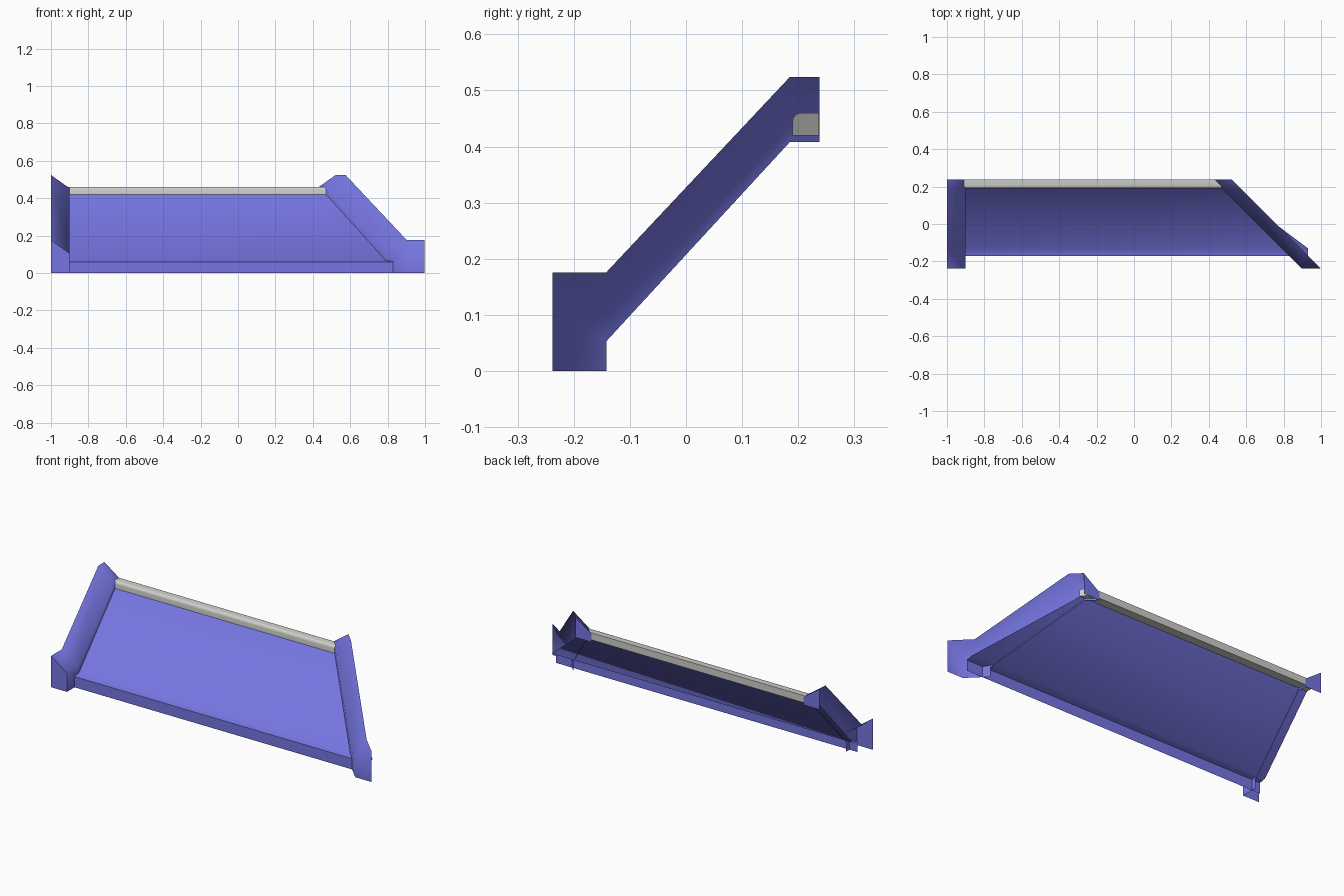
import bpy, bmesh, math
from mathutils import Vector

if "Cube" in bpy.data.objects:
    bpy.data.objects.remove(bpy.data.objects["Cube"])


def material(name, rgb):
    m = bpy.data.materials.new(name)
    m.diffuse_color = (*rgb, 1)
    m.use_nodes = True
    m.node_tree.nodes["Principled BSDF"].inputs["Base Color"].default_value = m.diffuse_color
    return m


blue = material("violet blue", (0.18, 0.18, 0.76))
grey = material("light grey", (0.62, 0.62, 0.59))


def build(name, faces, mat, smooth=60):
    """Make an object from (points, outward direction) faces."""
    bm = bmesh.new()
    for pts, out in faces:
        f = bm.faces.new([bm.verts.new(p) for p in pts])
        f.normal_update()
        if f.normal.dot(Vector(out)) < 0:
            f.normal_flip()
    bmesh.ops.remove_doubles(bm, verts=bm.verts, dist=1e-4)
    me = bpy.data.meshes.new(name)
    bm.to_mesh(me)
    bm.free()
    ob = bpy.data.objects.new(name, me)
    bpy.context.collection.objects.link(ob)
    me.materials.append(mat)
    bpy.ops.object.select_all(action='DESELECT')
    ob.select_set(True)
    bpy.context.view_layer.objects.active = ob
    bpy.ops.object.shade_smooth_by_angle(angle=math.radians(smooth))
    return ob


def trim(name, inner, outer, side):
    """Flared edge trim: upright inner strip, sheet rising outwards, end plates."""
    ys = [-0.238, -0.142, 0.185, 0.238]
    low = [0, 0.053, 0.408, 0.408]
    mid = [0.105, 0.105, 0.453, 0.453]
    rise = 0.071
    lo = [(inner(y), y, z) for y, z in zip(ys, low)]
    mi = [(inner(y), y, z) for y, z in zip(ys, mid)]
    hi = [(outer(y), y, z + rise) for y, z in zip(ys, mid)]
    foot = (inner(ys[1]), ys[1], 0)
    inward = (-side, 0, 0)
    faces = [([lo[0], foot, lo[1], mi[1], mi[0]], inward)]
    for i in range(3):
        if i:
            faces.append(([lo[i], lo[i + 1], mi[i + 1], mi[i]], inward))
        faces.append(([mi[i], mi[i + 1], hi[i + 1], hi[i]], (0, 0, 1)))
    for i, d in ((0, -1), (3, 1)):
        faces.append(([lo[i], mi[i], hi[i], (outer(ys[i]), ys[i], low[i])], (0, d, 0)))
    return build(name, faces, mat=blue)


# Straight trim on the left, diagonal trim on the right
trim("left_edge_trim", lambda y: -0.9, lambda y: -1.0, -1)
trim("right_diagonal_trim", lambda y: 0.66 - y, lambda y: 0.76 - y, 1)

# Sloped panel with upright front fascia and small ledge: (y, z, right end x)
rows = [(-0.17, 0, 0.93), (-0.17, 0.06, 0.93), (-0.13, 0.068, 0.93), (0.19, 0.42, 0.503)]
build("sloped_panel",
      [([(-0.95, a[0], a[1]), (a[2], a[0], a[1]), (b[2], b[0], b[1]), (-0.95, b[0], b[1])],
        (0, -1, 1)) for a, b in zip(rows, rows[1:])], blue)

# Grey ridge cap with a rounded front corner and mitred right end
prof = [(0.19, 0.42)]
prof += [(0.205 - 0.015 * math.cos(t), 0.445 + 0.015 * math.sin(t))
         for t in (math.pi / 2 * i / 4 for i in range(5))]
prof += [(0.237, 0.46), (0.237, 0.42)]
left = [(-0.95, y, z) for y, z in prof]
right = [(0.70 - y, y, z) for y, z in prof]
cap = [(left, (-1, 0, 0)), (right, (1, 0, 0))]
for i in range(len(prof)):
    j = (i + 1) % len(prof)
    mid = ((prof[i][0] + prof[j][0]) / 2 - 0.214, (prof[i][1] + prof[j][1]) / 2 - 0.44)
    cap.append(([left[i], right[i], right[j], left[j]], (0, *mid)))
build("ridge_cap", cap, grey, 40)
